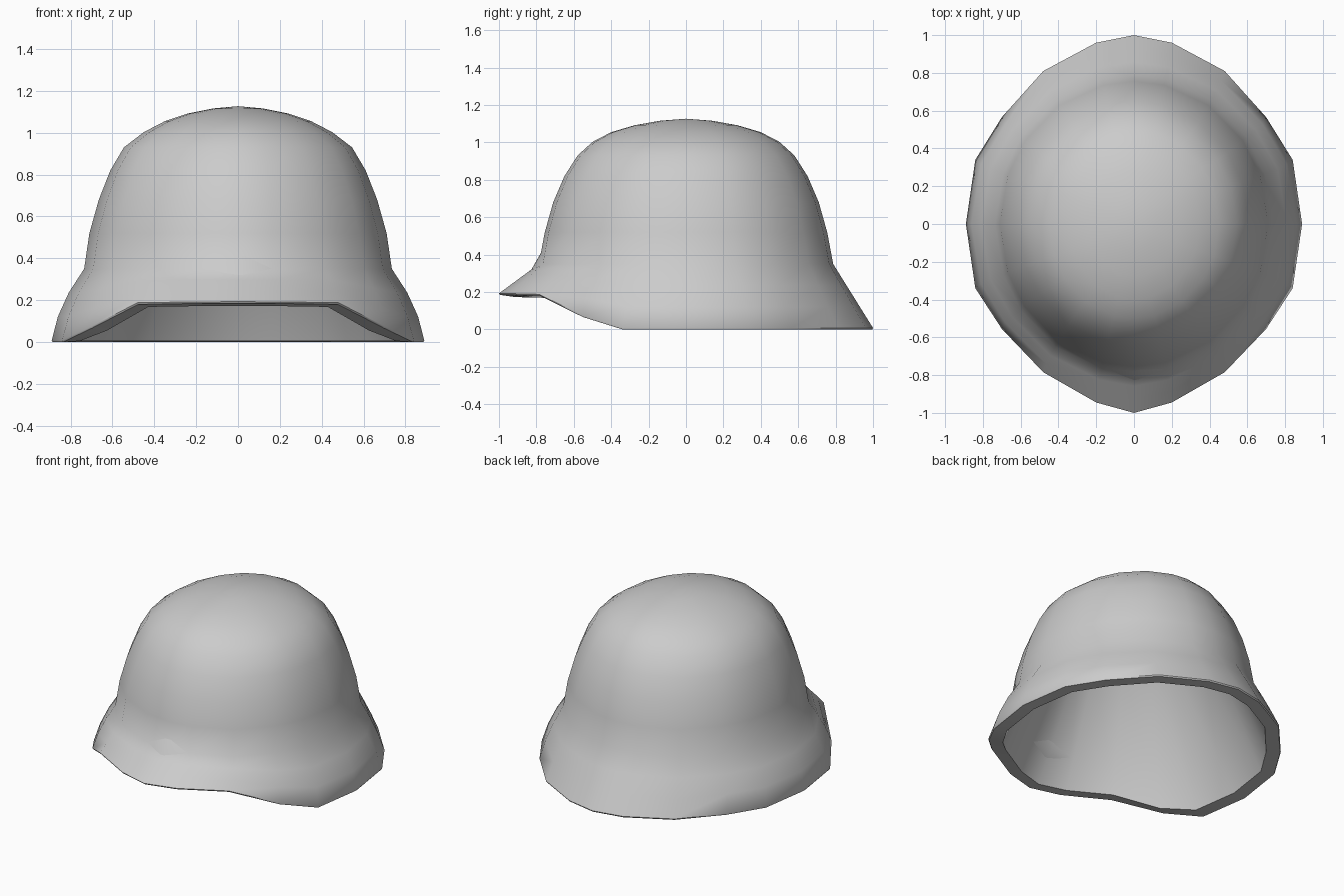
import bpy, bmesh, math

if "Cube" in bpy.data.objects:
    bpy.data.objects.remove(bpy.data.objects["Cube"])

# Rim outline, front centre to back centre on the +x side: x, y, z
HALF_RIM = [(0, -1, .193), (.2, -.945, .192), (.48, -.785, .188), (.7, -.555, .075),
            (.84, -.34, .008), (.89, 0, .008), (.84, .34, .008), (.7, .565, .008),
            (.48, .81, .008), (.2, .96, .008), (0, 1, .008)]
RIM = HALF_RIM + [(-x, y, z) for x, y, z in HALF_RIM[-2:0:-1]]
N = len(RIM)
DIRS = [(math.cos(a), math.sin(a)) for a in (math.atan2(y, x / .89) for x, y, z in RIM)]

# Dome profile, waist to crown: half width, half depth, height
DOME = [(.735, .787, .35), (.71, .755, .52), (.665, .71, .68), (.61, .65, .82),
        (.545, .58, .93), (.45, .5, 1.003), (.35, .4, 1.055), (.24, .275, 1.092),
        (.12, .14, 1.116)]
# Lining profile: straight walls up to a low cap
LINING = [(.47, .51, .88), (.28, .32, 1.0)]

bm = bmesh.new()


def oval(rx, ry, z):
    return [bm.verts.new((rx * c, ry * s, z)) for c, s in DIRS]


def loft(rings, top):
    """Skin successive rings and close them with a fan."""
    for a, b in zip(rings, rings[1:]):
        for i in range(N):
            j = (i + 1) % N
            bm.faces.new((a[i], a[j], b[j], b[i]))
    if top:
        v = bm.verts.new((0, 0, top))
        for i in range(N):
            bm.faces.new((rings[-1][i], rings[-1][(i + 1) % N], v))


# Outer skin: flared skirt, then dome
wx, wy, wz = DOME[0]
outer = []
for t in (0, 1 / 3, 2 / 3):
    ring = []
    for (x, y, z), (c, s) in zip(RIM, DIRS):
        bulge = .022 * c * abs(c) * (t > 0)
        ring.append(bm.verts.new((x + (wx * c - x) * t + bulge,
                                  y + (wy * s - y) * t, z + (wz - z) * t)))
    outer.append(ring)
outer += [oval(*p) for p in DOME]
loft(outer, 1.127)

# Underside of the rim
lip = [bm.verts.new((x * .995, y * .995, z - .008)) for x, y, z in RIM]
edge = [bm.verts.new((x - .09 * c, y - .09 * s, max(.005, z - .02)))
        for (x, y, z), (c, s) in zip(RIM, DIRS)]
loft([outer[0], lip, edge], None)

# Lining
loft([edge] + [oval(*p) for p in LINING], 1.04)
bmesh.ops.recalc_face_normals(bm, faces=bm.faces)

mesh = bpy.data.meshes.new("helmet_shell")
bm.to_mesh(mesh)
bm.free()
helmet = bpy.data.objects.new("helmet_shell", mesh)
bpy.context.collection.objects.link(helmet)
bpy.context.view_layer.objects.active = helmet
helmet.select_set(True)
bpy.ops.object.shade_smooth_by_angle(angle=math.radians(50))
